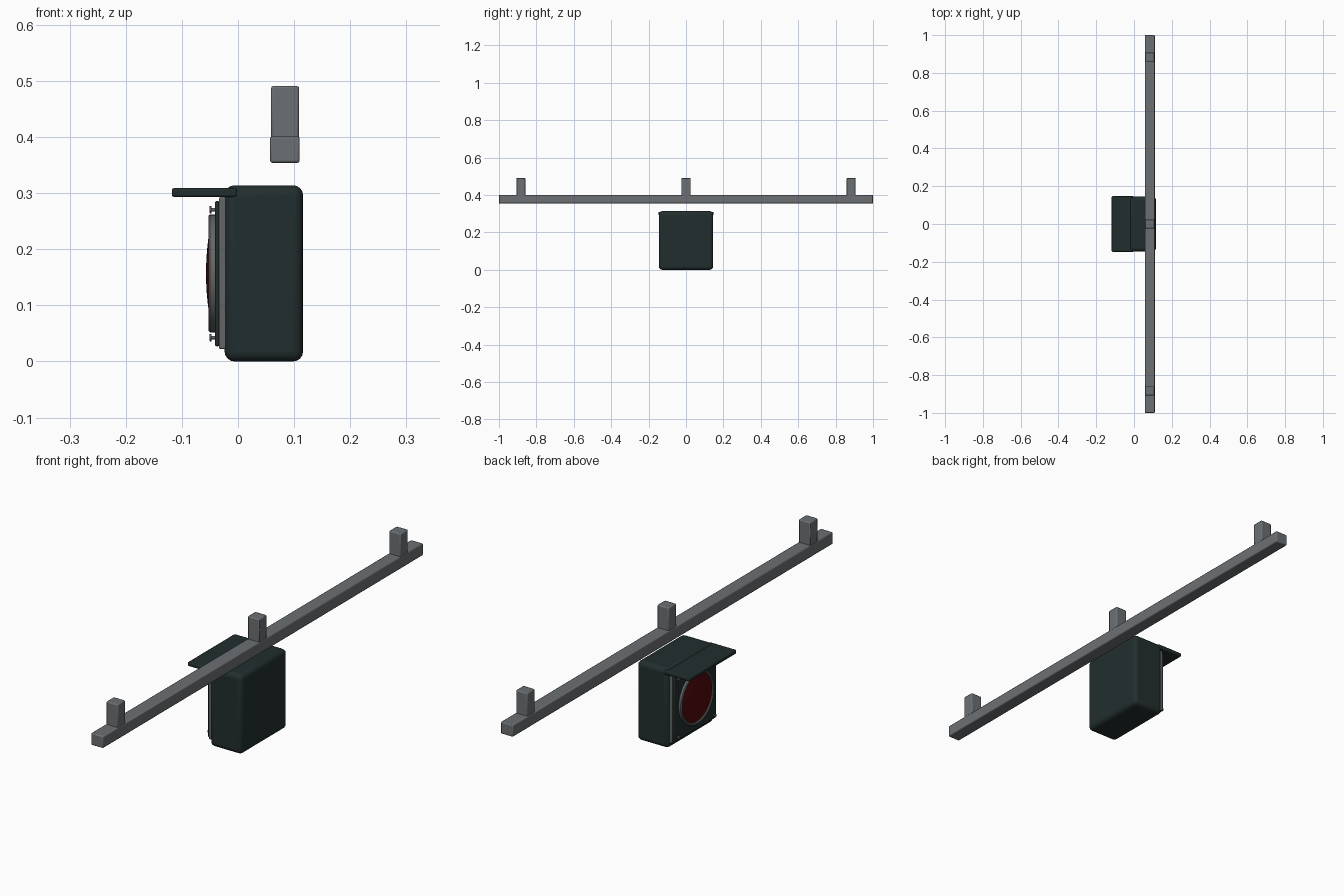
import bpy, math
from mathutils import Matrix

if "Cube" in bpy.data.objects:
    bpy.data.objects.remove(bpy.data.objects["Cube"])


def material(name, rgb):
    m = bpy.data.materials.new(name)
    m.diffuse_color = (*rgb, 1)
    m.use_nodes = True
    m.node_tree.nodes["Principled BSDF"].inputs["Base Color"].default_value = m.diffuse_color
    return m


DARK = material("dark green grey", (0.016, 0.027, 0.027))
STEEL = material("steel grey", (0.150, 0.163, 0.172))
TRIM = material("trim grey", (0.125, 0.130, 0.133))
RED = material("deep red", (0.085, 0.003, 0.004))
CZ = 0.157  # height of the lamp centre


def finish(ob, name, mat, bevel=0, segments=2):
    ob.name = name
    ob.data.materials.append(mat)
    if bevel:
        b = ob.modifiers.new("bevel", 'BEVEL')
        b.width, b.segments = bevel, segments
    bpy.context.view_layer.objects.active = ob
    bpy.ops.object.shade_smooth_by_angle(angle=math.radians(35))
    return ob


def box(name, x, y, z, mat, bevel, segments=2):
    """Box from (low, high) ranges on each axis."""
    bpy.ops.mesh.primitive_cube_add(size=1)
    ob = bpy.context.object
    scale = Matrix.Diagonal((x[1] - x[0], y[1] - y[0], z[1] - z[0], 1))
    centre = [(r[0] + r[1]) / 2 for r in (x, y, z)]
    ob.data.transform(Matrix.Translation(centre) @ scale)
    return finish(ob, name, mat, bevel, segments)


def lathe(name, profile, mat, closed=False, y=0, z=CZ, n=48):
    """Spin (x, radius) points about an axis along x."""
    verts, faces = [], []
    k = len(profile)
    for i in range(n):
        a = 2 * math.pi * i / n
        verts += [(px, y + r * math.cos(a), z + r * math.sin(a)) for px, r in profile]
    for i in range(n):
        j = (i + 1) % n
        for p in range(k if closed else k - 1):
            q = (p + 1) % k
            faces.append((i * k + p, i * k + q, j * k + q, j * k + p))
    if not closed:
        faces.append([i * k for i in range(n)])
        faces.append([i * k + k - 1 for i in reversed(range(n))])
    me = bpy.data.meshes.new(name)
    me.from_pydata(verts, [], faces)
    ob = bpy.data.objects.new(name, me)
    bpy.context.collection.objects.link(ob)
    bpy.ops.object.select_all(action='DESELECT')
    ob.select_set(True)
    bpy.context.view_layer.objects.active = ob
    bpy.ops.object.mode_set(mode='EDIT')
    bpy.ops.mesh.select_all(action='SELECT')
    bpy.ops.mesh.normals_make_consistent(inside=False)
    bpy.ops.object.mode_set(mode='OBJECT')
    return finish(ob, name, mat)


# Overhead rail with three hanger posts
box("rail", (0.057, 0.110), (-1, 1), (0.354, 0.401), STEEL, 0.004)
for i, y in enumerate((-0.883, 0, 0.883)):
    box(f"hanger_post_{i}", (0.059, 0.109), (y - 0.024, y + 0.024),
        (0.395, 0.491), STEEL, 0.004)

# Lamp housing and sun visor
box("housing", (-0.024, 0.116), (-0.145, 0.145), (0, 0.314), DARK, 0.018, 4)
box("visor", (-0.118, -0.002), (-0.147, 0.147), (0.293, 0.309), DARK, 0.004)

# Gasket and face plate
box("gasket", (-0.034, -0.020), (-0.135, 0.135), (0.022, 0.293), TRIM, 0.003)
box("face_plate", (-0.041, -0.033), (-0.13, 0.13), (0.027, 0.286), DARK, 0.003)

# Bezel ring around the lens
lathe("bezel_ring", [(-0.040, 0.094), (-0.050, 0.094), (-0.053, 0.097),
                     (-0.053, 0.102), (-0.050, 0.105), (-0.040, 0.105)],
      TRIM, closed=True)

# Domed lens
dome = [(-0.040, 0.096)]
for i in range(9):
    r = 0.096 * (1 - i / 8) + 0.001
    dome.append((-0.057 + 0.010 * (r / 0.097) ** 2, r))
lathe("lens", dome, RED)

# Corner screws
for y in (-0.1135, 0.1135):
    for z in (CZ - 0.1145, CZ + 0.1135):
        lathe("screw", [(-0.047, 0.0065), (-0.050, 0.0065), (-0.051, 0.0055)],
              TRIM, y=y, z=z, n=16)
        lathe("screw_shank", [(-0.040, 0.003), (-0.048, 0.003)], TRIM, y=y, z=z, n=12)
